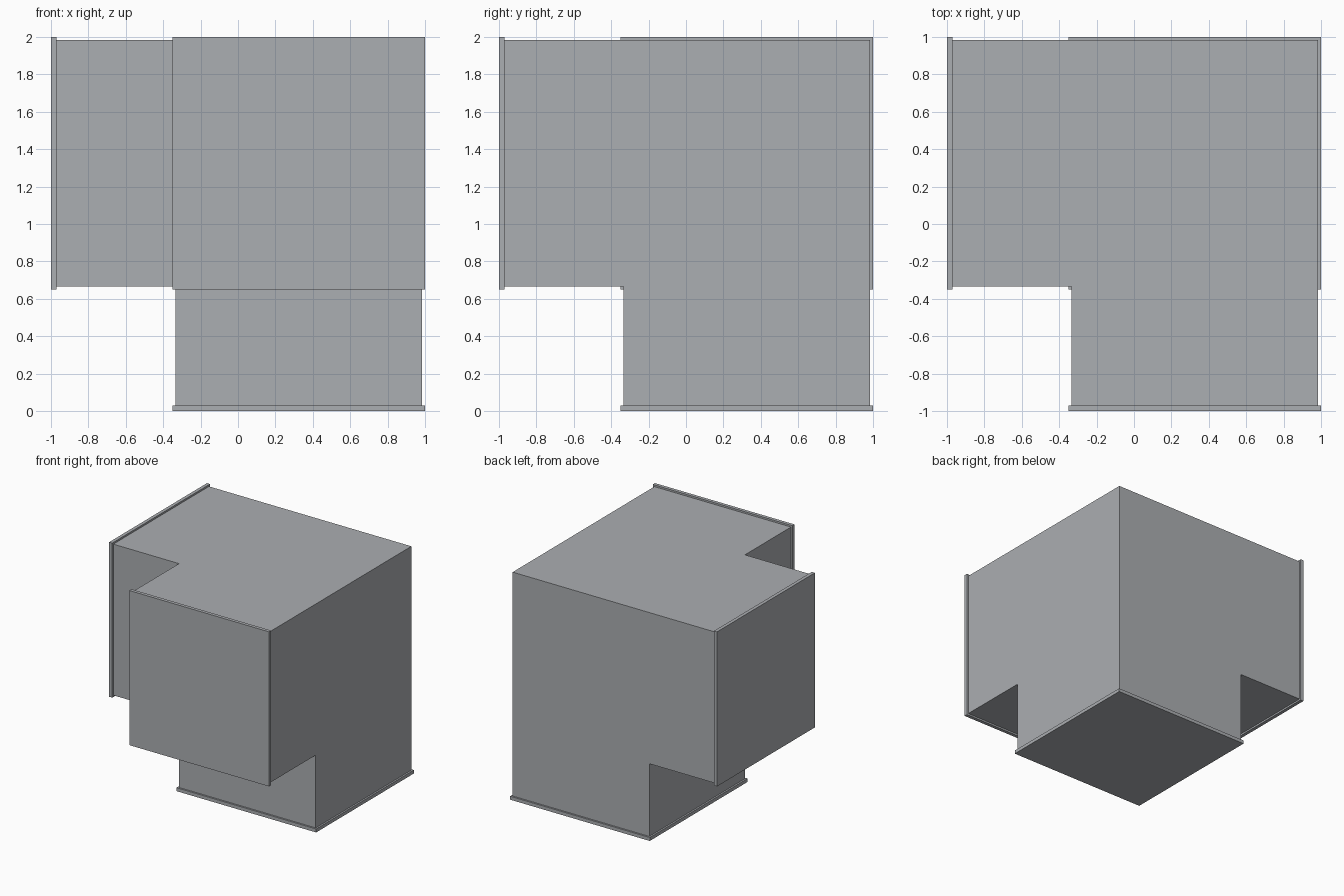
import bpy, bmesh
from mathutils import Vector

if "Cube" in bpy.data.objects:
    bpy.data.objects.remove(bpy.data.objects["Cube"])

grey = bpy.data.materials.new("light_grey_metal")
grey.diffuse_color = (0.41, 0.425, 0.445, 1)
grey.use_nodes = True
grey.node_tree.nodes["Principled BSDF"].inputs["Base Color"].default_value = grey.diffuse_color

LO, HI = -0.335, 0.985      # duct cross-section, on every axis
FLO, FHI = -0.35, 1.0       # flange cross-section
END, LIP = -1.0, 0.03       # open end position and flange thickness


def make_object(name, bm):
    bmesh.ops.translate(bm, vec=(0, 0, 1), verts=bm.verts)  # stand on z = 0
    mesh = bpy.data.meshes.new(name)
    bm.to_mesh(mesh)
    bm.free()
    mesh.materials.append(grey)
    obj = bpy.data.objects.new(name, mesh)
    bpy.context.collection.objects.link(obj)
    return obj


def box_bm(lo, hi):
    bm = bmesh.new()
    bmesh.ops.create_cube(bm, size=1)
    for v in bm.verts:
        v.co = Vector([hi[i] if v.co[i] > 0 else lo[i] for i in range(3)])
    bm.normal_update()
    return bm


# Three-way duct: a cube with its -x, -y and -z faces pulled out into arms
bm = box_bm((LO,) * 3, (HI,) * 3)
arms = [f for f in bm.faces if min(f.normal) < -0.5]
for face in bmesh.ops.extrude_discrete_faces(bm, faces=arms)["faces"]:
    shift = face.normal.copy() * (LO - END - LIP)
    bmesh.ops.translate(bm, vec=shift, verts=face.verts)
make_object("corner_duct", bm)

# A slightly larger closed flange plate on the end of each arm
for axis, name in enumerate(("left_flange", "front_flange", "bottom_flange")):
    lo, hi = [FLO] * 3, [FHI] * 3
    lo[axis], hi[axis] = END, END + LIP
    make_object(name, box_bm(lo, hi))
